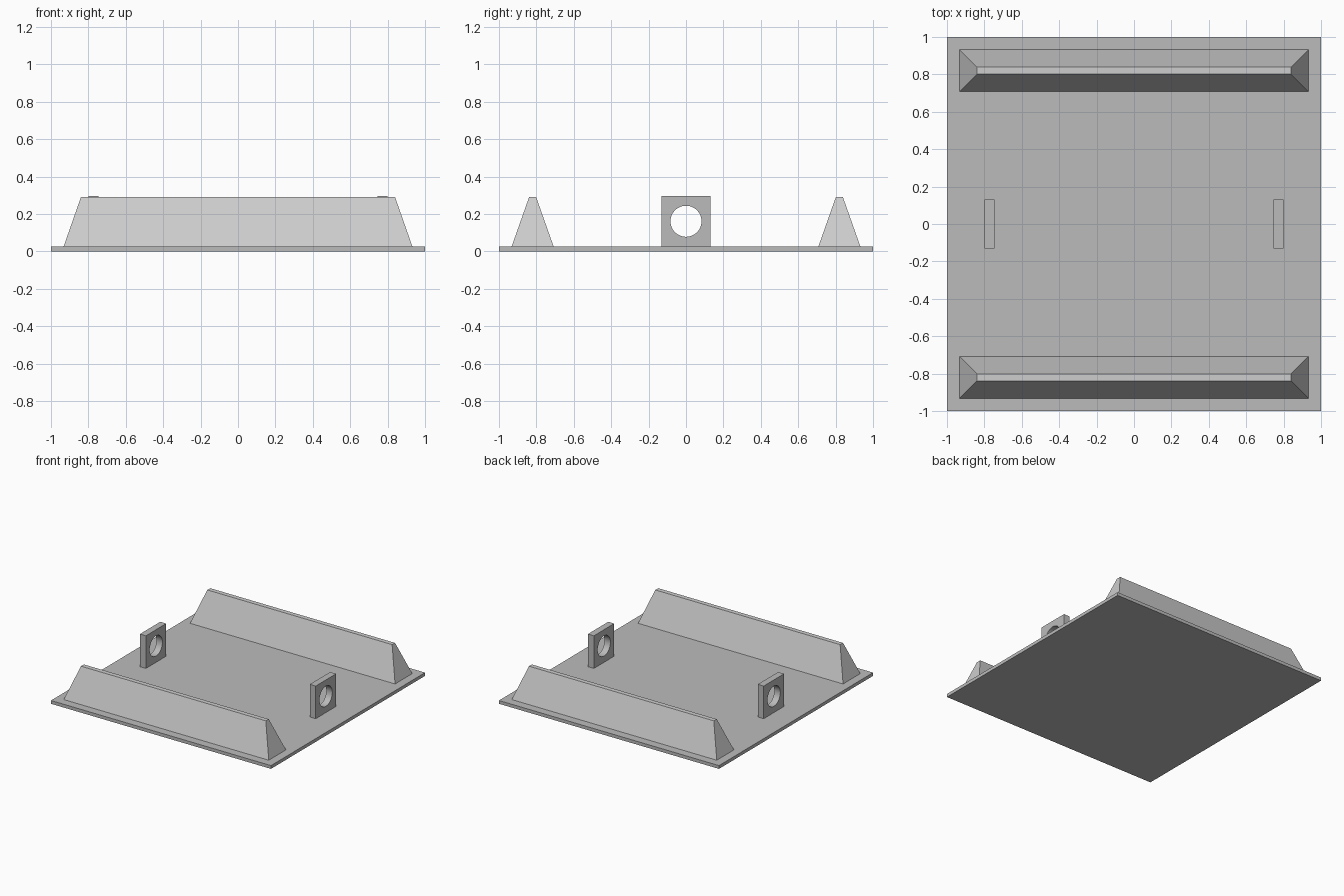
import bpy, bmesh, math

cube = bpy.data.objects.get("Cube")
if cube:
    bpy.data.objects.remove(cube, do_unlink=True)

PLATE_TOP = 0.027
LUG_TOP = 0.295


def make_material(name, value):
    mat = bpy.data.materials.new(name)
    mat.use_nodes = True
    colour = (value, value, value, 1)
    mat.diffuse_color = colour
    mat.node_tree.nodes["Principled BSDF"].inputs["Base Color"].default_value = colour
    return mat


def finish(name, bm, mat):
    bmesh.ops.recalc_face_normals(bm, faces=bm.faces)
    mesh = bpy.data.meshes.new(name)
    bm.to_mesh(mesh)
    bm.free()
    mesh.materials.append(mat)
    obj = bpy.data.objects.new(name, mesh)
    bpy.context.collection.objects.link(obj)
    return obj


def frustum(name, mat, center_y, base, top, z0, z1):
    """Rectangular block whose top may be smaller; base and top are half sizes."""
    bm = bmesh.new()
    bmesh.ops.create_cube(bm, size=2)
    for v in bm.verts:
        hx, hy = top if v.co.z > 0 else base
        v.co = (v.co.x * hx, center_y + v.co.y * hy, z1 if v.co.z > 0 else z0)
    return finish(name, bm, mat)


def lug(name, mat, center_x, half_thick, half_width, radius, segments=48):
    """Square upright plate with a round through hole."""
    cz = (PLATE_TOP + LUG_TOP) / 2
    half_height = (LUG_TOP - PLATE_TOP) / 2
    bm = bmesh.new()
    rings = []
    for i in range(segments):
        a = 2 * math.pi * i / segments
        c, s = math.cos(a), math.sin(a)
        k = 1 / max(abs(c), abs(s))
        hole = (c * radius, s * radius)
        edge = (c * k * half_width, s * k * half_height)
        # Loop around the section: hole, rim, rim, hole
        section = [(-1, hole), (-1, edge), (1, edge), (1, hole)]
        rings.append([bm.verts.new((center_x + side * half_thick, y, cz + z))
                      for side, (y, z) in section])
    for i, ring in enumerate(rings):
        following = rings[(i + 1) % segments]
        for j in range(4):
            n = (j + 1) % 4
            bm.faces.new((ring[j], ring[n], following[n], following[j]))
    obj = finish(name, bm, mat)
    bpy.ops.object.select_all(action='DESELECT')
    obj.select_set(True)
    bpy.context.view_layer.objects.active = obj
    bpy.ops.object.shade_smooth_by_angle(angle=math.radians(30))


plate_grey = make_material("plate grey", 0.5)
rail_grey = make_material("light rail grey", 0.61)

# Base plate
frustum("base_plate", plate_grey, 0, (1, 1), (1, 1), 0, PLATE_TOP)

# Tapered rails along front and back
for label, y in (("front", -0.82), ("back", 0.82)):
    frustum(label + "_rail", rail_grey, y, (0.932, 0.112), (0.84, 0.019), PLATE_TOP, 0.29)

# Pierced lugs on either side
for label, x in (("right", -0.772), ("left", 0.772)):
    lug(label + "_lug", plate_grey, x, 0.027, 0.132, 0.083)
